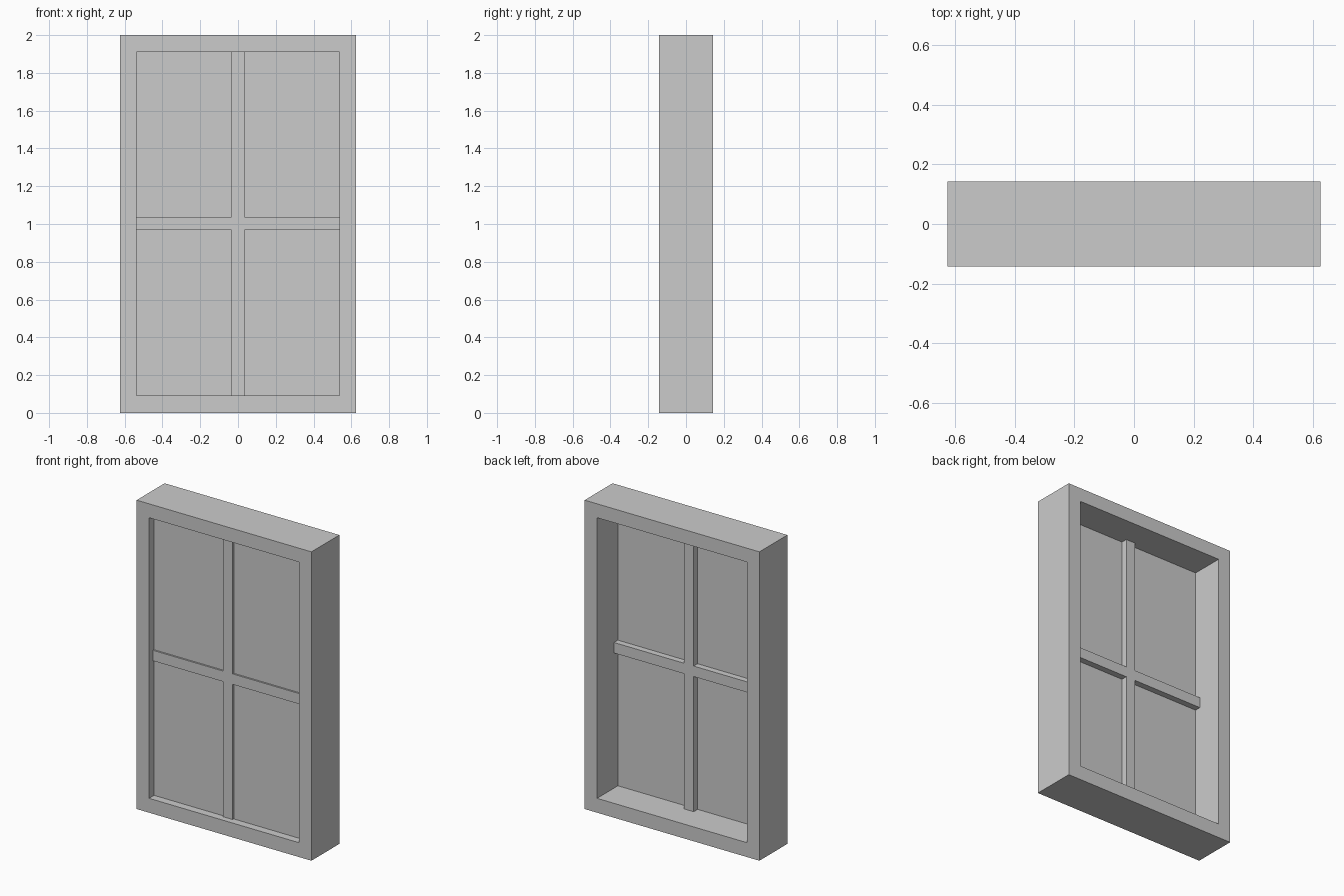
import bpy, bmesh
from mathutils import Vector

if "Cube" in bpy.data.objects:
    bpy.data.objects.remove(bpy.data.objects["Cube"])

W, H, D = 0.626, 2.0, 0.143        # half width, height, half depth
IW, Z0, Z1 = 0.537, 0.093, 1.91    # opening half width, bottom, top
B, ZC = 0.034, 1.002               # glazing bar half width, crossbar height


def finish(bm, name):
    bmesh.ops.recalc_face_normals(bm, faces=bm.faces)
    mesh = bpy.data.meshes.new(name)
    bm.to_mesh(mesh)
    bm.free()
    obj = bpy.data.objects.new(name, mesh)
    bpy.context.collection.objects.link(obj)
    return obj


def rect(w, z0, z1):
    return [(-w, z0), (w, z0), (w, z1), (-w, z1)]


def prism(name, outline, y0, y1):
    """Extrude an x-z outline from y0 to y1."""
    bm = bmesh.new()
    face = bm.faces.new([bm.verts.new((x, y0, z)) for x, z in outline])
    out = bmesh.ops.extrude_face_region(bm, geom=[face], use_keep_orig=True)
    verts = [g for g in out["geom"] if isinstance(g, bmesh.types.BMVert)]
    bmesh.ops.translate(bm, verts=verts, vec=Vector((0, y1 - y0, 0)))
    return finish(bm, name)


def ring(name, outer, inner, y0, y1):
    """Rectangular frame: sweep four section loops into each other."""
    bm = bmesh.new()
    sections = [(outer, y0), (outer, y1), (inner, y1), (inner, y0)]
    loops = [[bm.verts.new((x, y, z)) for x, z in o] for o, y in sections]
    for a, b in zip(loops, loops[1:] + loops[:1]):
        for i in range(4):
            j = (i + 1) % 4
            bm.faces.new((a[i], a[j], b[j], b[i]))
    return finish(bm, name)


# outer frame
ring("window_frame", rect(W, 0, H), rect(IW, Z0, Z1), -D, D)

# glass pane, set near the front
prism("glass_pane", rect(IW, Z0, Z1), -0.092, -0.07)

# cross-shaped glazing bars
lo, hi = ZC - B, ZC + B
right = [(B, Z0), (B, lo), (IW, lo), (IW, hi), (B, hi), (B, Z1)]
left = [(-x, z) for x, z in reversed(right)]
prism("glazing_bars", right + left, -0.103, -0.03)
